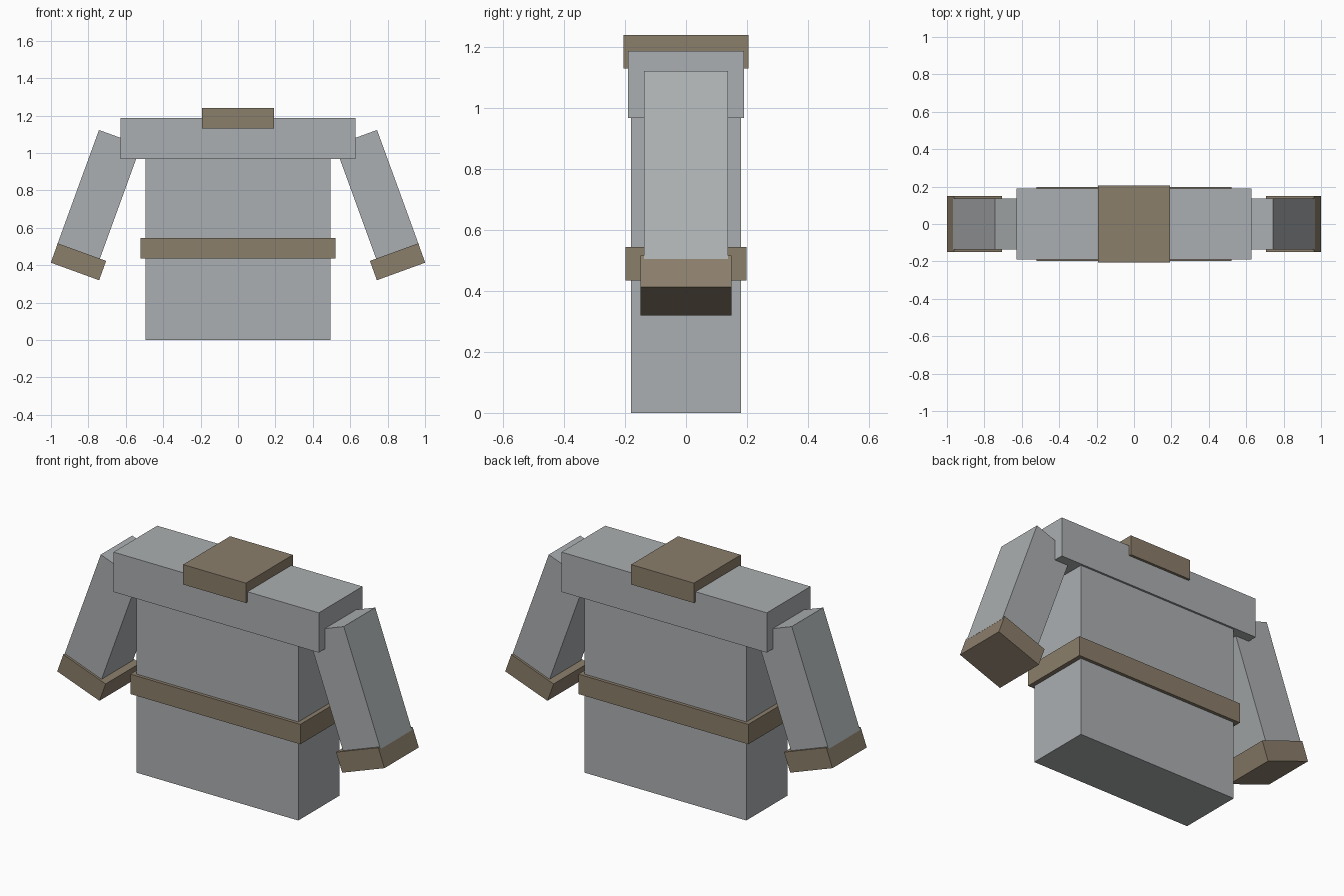
import bpy
import math

if "Cube" in bpy.data.objects:
    bpy.data.objects.remove(bpy.data.objects["Cube"])


def material(name, rgb):
    m = bpy.data.materials.new(name)
    m.diffuse_color = (*rgb, 1.0)
    m.use_nodes = True
    m.node_tree.nodes["Principled BSDF"].inputs["Base Color"].default_value = m.diffuse_color
    return m


GREY = material("steel grey", (0.41, 0.43, 0.44))
BROWN = material("leather brown", (0.26, 0.21, 0.147))


def box(name, centre, size, mat, tilt=0.0):
    """Box of full dimensions `size`, tilted about the y axis in degrees."""
    bpy.ops.mesh.primitive_cube_add(size=1, location=centre)
    ob = bpy.context.object
    ob.name = name
    ob.scale = size
    bpy.ops.object.transform_apply(location=False, rotation=False, scale=True)
    ob.rotation_euler.y = math.radians(tilt)
    ob.data.materials.append(mat)
    return ob


# Tunic body, shoulder yoke, belt and collar
box("body", (0, 0, 0.54), (0.99, 0.36, 1.08), GREY)
box("shoulder_yoke", (0, 0, 1.078), (1.256, 0.382, 0.22), GREY)
box("belt", (0, 0, 0.49), (1.04, 0.396, 0.11), BROWN)
box("collar", (0, 0, 1.186), (0.384, 0.41, 0.11), BROWN)

# Sleeves and cuffs, flaring outwards on both sides
for side, label in ((1, "right"), (-1, "left")):
    box(f"{label}_sleeve", (side * 0.743, 0, 0.773), (0.24, 0.275, 0.657), GREY, -20 * side)
    box(f"{label}_cuff", (side * 0.853, 0, 0.418), (0.275, 0.30, 0.11), BROWN, -20 * side)
